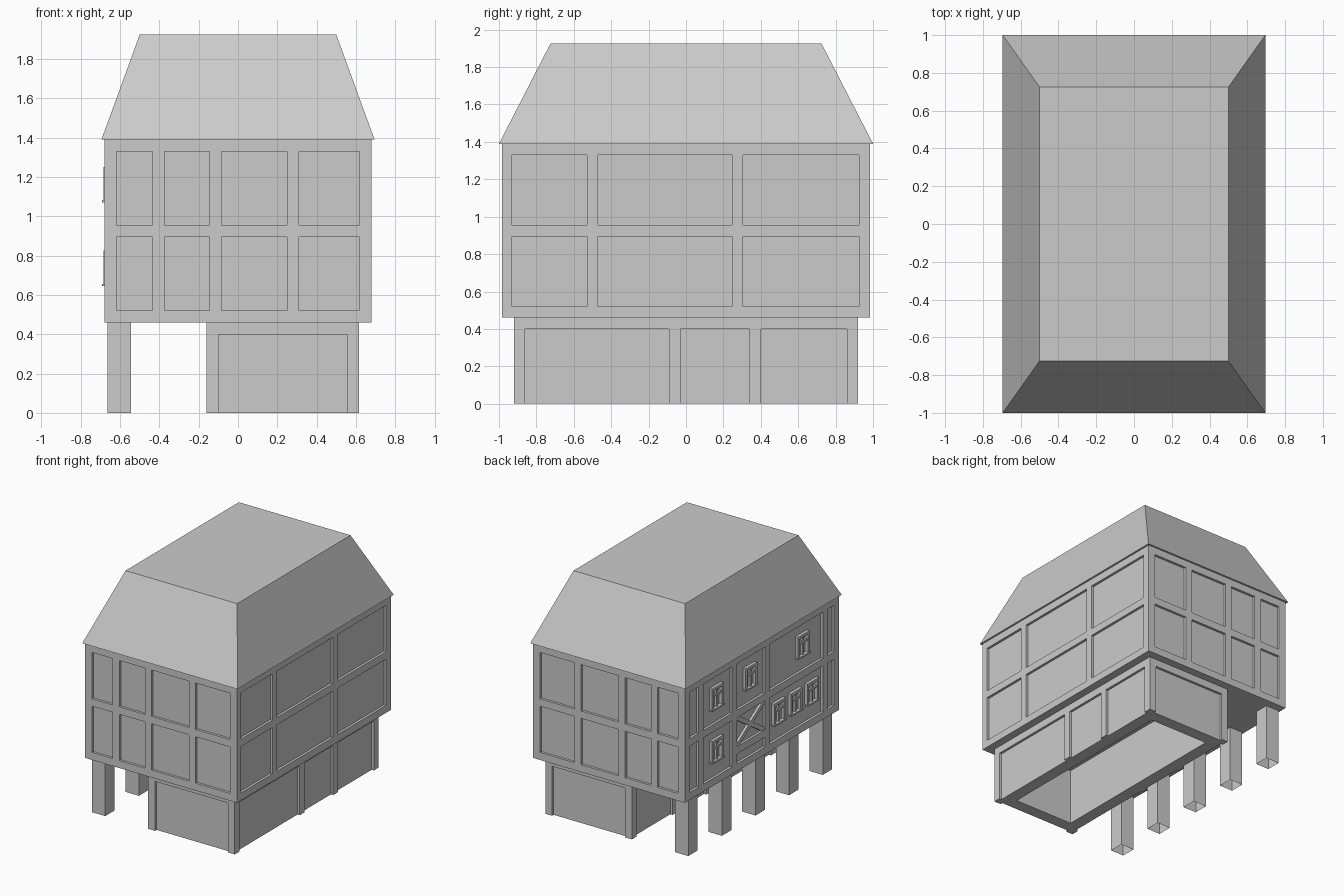
import bpy, bmesh, math
from mathutils import Matrix, Vector

if "Cube" in bpy.data.objects:
    bpy.data.objects.remove(bpy.data.objects["Cube"])

D = 0.02                      # panel recess depth
ROWS = [(0.52, 0.895), (0.955, 1.33)]


def add_box(bm, xs, ys, zs, rot_x=0.0):
    c = Vector([(a[0] + a[1]) / 2 for a in (xs, ys, zs)])
    s = [abs(a[1] - a[0]) for a in (xs, ys, zs)]
    m = Matrix.Translation(c) @ Matrix.Rotation(rot_x, 4, 'X') @ Matrix.Diagonal((*s, 1))
    return bmesh.ops.create_cube(bm, size=1, matrix=m)['verts']


def make(name, bm):
    me = bpy.data.meshes.new(name)
    bm.to_mesh(me)
    bm.free()
    ob = bpy.data.objects.new(name, me)
    bpy.context.collection.objects.link(ob)
    return ob


def carve(ob, cutter_bm):
    cutter = make("panel_cutter", cutter_bm)
    cutter.hide_render = True
    mod = ob.modifiers.new("panels", 'BOOLEAN')
    mod.operation = 'DIFFERENCE'
    mod.solver = 'EXACT'
    mod.object = cutter
    bpy.context.view_layer.objects.active = ob
    bpy.ops.object.modifier_apply(modifier=mod.name)
    bpy.data.objects.remove(cutter)


def cut_x(bm, face, ys, zs):  # panel in a wall facing x
    s = math.copysign(1, face - (0.2 if abs(face) < 0.4 else 0))
    add_box(bm, (face - s * D, face + s * 0.05), ys, zs)


def cut_y(bm, face, xs, zs):  # panel in a wall facing y
    s = math.copysign(1, face)
    add_box(bm, xs, (face - s * D, face + s * 0.05), zs)


# Timbered upper storeys
bm = bmesh.new()
add_box(bm, (-0.68, 0.68), (-0.985, 0.985), (0.46, 1.39))
body = make("upper_storeys", bm)
cut = bmesh.new()
for zs in ROWS:
    for xs in [(-0.617, -0.435), (-0.374, -0.145), (-0.085, 0.25), (0.31, 0.617)]:
        for face in (-0.985, 0.985):
            cut_y(cut, face, xs, zs)
    for ys in [(-0.93, -0.53), (-0.47, 0.245), (0.305, 0.925)]:
        cut_x(cut, 0.68, ys, zs)
    for ys in [(-0.925, -0.84), (-0.78, -0.10), (0.38, 0.75), (0.81, 0.925)]:
        cut_x(cut, -0.68, ys, zs)
for zs in [(0.52, 0.60), (0.66, 0.895), ROWS[1]]:
    cut_x(cut, -0.68, (-0.04, 0.32), zs)
carve(body, cut)

# Ground floor, hollow from below
bm = bmesh.new()
add_box(bm, (-0.16, 0.615), (-0.92, 0.92), (0, 0.46))
ground = make("ground_floor", bm)
cut = bmesh.new()
low = (-0.05, 0.40)
for face in (-0.16, 0.615):
    for ys in [(-0.86, -0.09), (-0.03, 0.34), (0.40, 0.86)]:
        cut_x(cut, face, ys, low)
for face in (-0.92, 0.92):
    cut_y(cut, face, (-0.10, 0.555), low)
add_box(cut, (-0.04, 0.495), (-0.80, 0.80), (-0.1, 0.6))
carve(ground, cut)

# Hipped roof with flat top
bm = bmesh.new()
for v in add_box(bm, (-0.695, 0.695), (-1, 1), (1.39, 1.925)):
    if v.co.z > 1.6:
        v.co.x *= 0.5 / 0.695
        v.co.y *= 0.725
make("roof", bm)

# Five open-ended posts
bm = bmesh.new()
for i in range(5):
    y = -0.86 + i * 0.43
    add_box(bm, (-0.665, -0.545), (y - 0.06, y + 0.06), (0, 0.46))
ends = [f for f in bm.faces if abs(f.normal.z) > 0.9]
bmesh.ops.delete(bm, geom=ends, context='FACES_ONLY')
make("posts", bm)

# Cross brace
bm = bmesh.new()
a = math.atan2(0.235, 0.36)
for s in (-1, 1):
    add_box(bm, (-0.679, -0.655), (-0.065, 0.345), (0.76, 0.795), s * a)
make("cross_brace", bm)

# Windows: frame, sill, mullion and transom
bm = bmesh.new()
spots = [(y, 1.07) for y in (0.57, 0.14, -0.53)] + \
        [(y, 0.645) for y in (0.57, -0.225, -0.437, -0.65)]
for y, z in spots:
    frame = (-0.685, -0.65)
    for s in (-1, 1):
        add_box(bm, frame, (y + s * 0.052, y + s * 0.074), (z + 0.012, z + 0.18))
    add_box(bm, frame, (y - 0.052, y + 0.052), (z + 0.158, z + 0.18))
    add_box(bm, (-0.692, -0.65), (y - 0.08, y + 0.08), (z, z + 0.012))
    bars = (-0.678, -0.65)
    add_box(bm, bars, (y - 0.009, y + 0.009), (z + 0.012, z + 0.158))
    add_box(bm, bars, (y - 0.052, y + 0.052), (z + 0.105, z + 0.122))
make("windows", bm)
